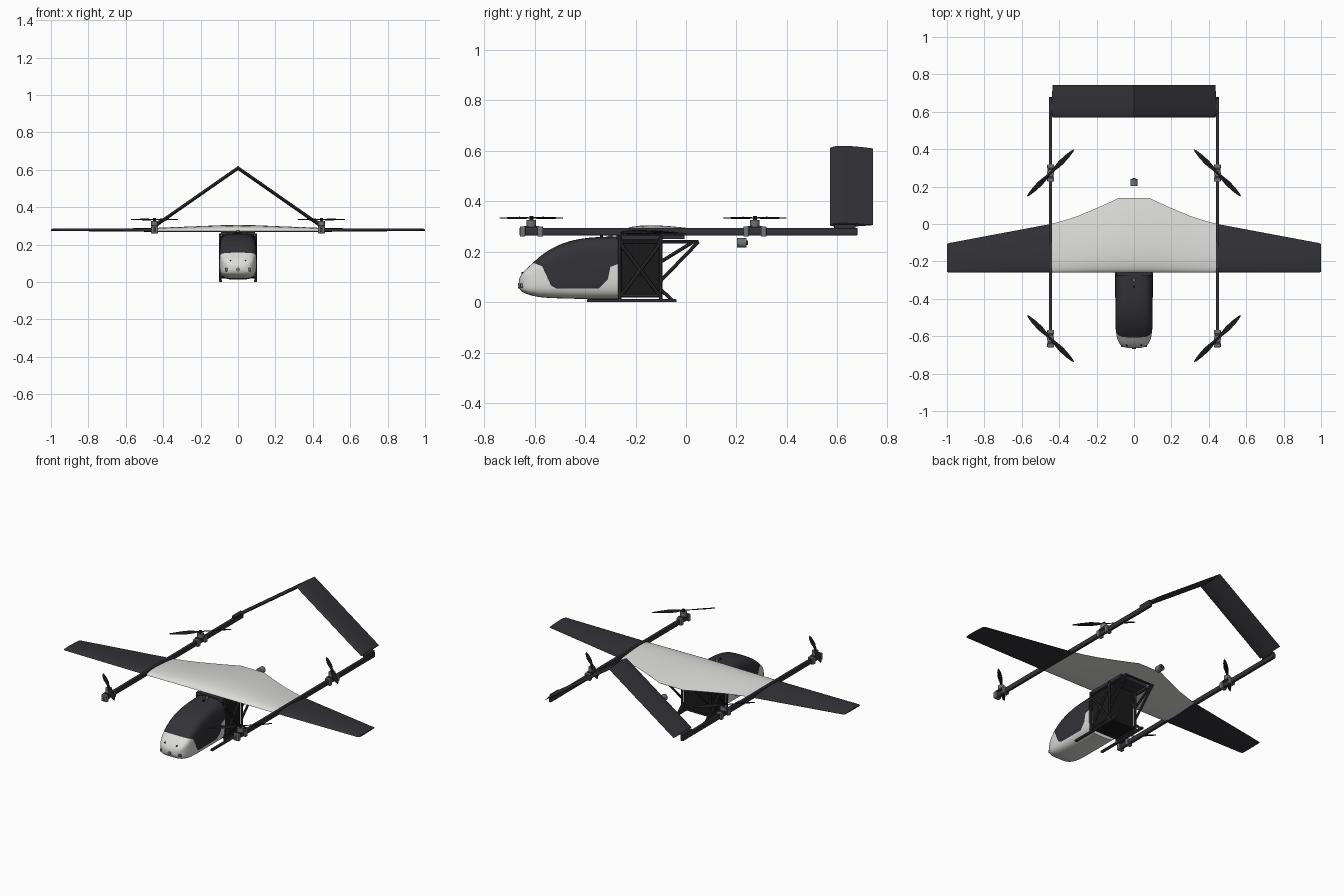
import bpy, bmesh
from math import sin, cos, pi, radians, copysign, sqrt
from mathutils import Vector, Matrix

cube = bpy.data.objects.get("Cube")
if cube:
    bpy.data.objects.remove(cube)


def material(name, r, g, b):
    m = bpy.data.materials.new(name)
    m.use_nodes = True
    m.diffuse_color = (r, g, b, 1)
    m.node_tree.nodes["Principled BSDF"].inputs["Base Color"].default_value = (r, g, b, 1)
    return m


white = material("shell white", 0.72, 0.72, 0.70)
dark = material("carbon grey", 0.033, 0.032, 0.038)
black = material("black", 0.010, 0.010, 0.011)
metal = material("metal grey", 0.16, 0.17, 0.18)


def finish(name, bm, *mats, smooth=True):
    bmesh.ops.recalc_face_normals(bm, faces=bm.faces)
    mesh = bpy.data.meshes.new(name)
    bm.to_mesh(mesh)
    bm.free()
    for m in mats:
        mesh.materials.append(m)
    if smooth:
        mesh.shade_smooth()
        mesh.set_sharp_from_angle(angle=radians(35))
    ob = bpy.data.objects.new(name, mesh)
    bpy.context.collection.objects.link(ob)
    return ob


def loft(rings):
    """Skin a list of closed rings and cap both ends."""
    bm = bmesh.new()
    loops = [[bm.verts.new(p) for p in ring] for ring in rings]
    n = len(loops[0])
    for a, b in zip(loops, loops[1:]):
        for i in range(n):
            j = (i + 1) % n
            bm.faces.new((a[i], a[j], b[j], b[i]))
    bm.faces.new(loops[0])
    bm.faces.new(loops[-1])
    return bm


def box(name, centre, size, mat, bevel=0.0):
    bm = bmesh.new()
    bmesh.ops.create_cube(bm, size=1, matrix=Matrix.Translation(centre) @ Matrix.Diagonal((*size, 1)))
    if bevel:
        bmesh.ops.bevel(bm, geom=bm.edges[:], offset=bevel, segments=2, affect='EDGES', profile=0.5)
    return finish(name, bm, mat, smooth=False)


def rod(name, a, b, radius, mat, sides=8):
    a, b = Vector(a), Vector(b)
    turn = (b - a).to_track_quat('Z', 'Y').to_matrix().to_4x4()
    bm = bmesh.new()
    bmesh.ops.create_cone(bm, cap_ends=True, segments=sides, radius1=radius, radius2=radius,
                          depth=(b - a).length, matrix=Matrix.Translation((a + b) / 2) @ turn)
    return finish(name, bm, mat)


def airfoil(x, z, lead, trail, up, low, normal=(0, 1)):
    """Wing section in the plane of y and the given (x, z) normal."""
    def half(t):
        return 2.1 * (1.48 * sqrt(t) - 0.63 * t - 1.76 * t**2 + 1.42 * t**3 - 0.49 * t**4) / 2.1
    steps = [(1 - cos(pi * i / 14)) / 2 for i in range(15)]
    pts = [(t, up * 2 * half(t)) for t in steps]
    pts += [(t, -low * 2 * half(t)) for t in steps[-1:0:-1]]
    return [(x + normal[0] * h, lead + (trail - lead) * t, z + normal[1] * h) for t, h in pts]


# Centre wing with swept trailing edge
half_span = [(0.0, 0.14, 0.032), (0.08, 0.14, 0.031), (0.13, 0.116, 0.029), (0.2, 0.085, 0.026),
             (0.3, 0.043, 0.022), (0.38, 0.017, 0.019), (0.445, 0.0, 0.016)]
span = [(-x, t, u) for x, t, u in half_span[:0:-1]] + half_span
finish("centre_wing", loft([airfoil(x, 0.273, -0.26, t, u, 0.007) for x, t, u in span]), white)

# Outer wing panels
for s, side in ((1, "left"), (-1, "right")):
    finish(side + "_outer_wing", loft([
        airfoil(s * 0.445, 0.273, -0.26, 0.0, 0.015, 0.005),
        airfoil(s * 0.99, 0.276, -0.26, -0.102, 0.009, 0.003),
        airfoil(s * 1.0, 0.276, -0.255, -0.108, 0.005, 0.002)]), dark)

# Inverted V tail, mitred at the peak
finish("v_tail", loft([
    airfoil(-0.435, 0.306, 0.57, 0.742, 0.009, 0.009, (-0.57, 0.82)),
    airfoil(0.0, 0.609, 0.57, 0.742, 0.009, 0.009, (0, 1.22)),
    airfoil(0.435, 0.306, 0.57, 0.742, 0.009, 0.009, (0.57, 0.82))]), dark)


# Rounded cabin pod: y, bottom, top, half width
stations = [(-0.663, 0.062, 0.088, 0.035), (-0.655, 0.046, 0.106, 0.06), (-0.638, 0.035, 0.127, 0.078),
            (-0.61, 0.026, 0.153, 0.09), (-0.57, 0.019, 0.188, 0.097), (-0.52, 0.016, 0.219, 0.1),
            (-0.46, 0.014, 0.242, 0.1), (-0.38, 0.013, 0.256, 0.1), (-0.27, 0.013, 0.261, 0.1)]


def refine(keys, steps):
    keys = [Vector(k) for k in keys]
    out = []
    for i in range(len(keys) - 1):
        p0, p1, p2, p3 = keys[max(i - 1, 0)], keys[i], keys[i + 1], keys[min(i + 2, len(keys) - 1)]
        for k in range(steps):
            t = k / steps
            out.append(p1 + (p2 - p0) * t / 2 + (p0 * 2 - p1 * 5 + p2 * 4 - p3) * t * t / 2
                       + (p1 * 3 - p0 - p2 * 3 + p3) * t**3 / 2)
    return out + [keys[-1]]


def pod_ring(y, low, high, wide, n=48):
    ring = []
    for i in range(n):
        c, s = cos(2 * pi * i / n), sin(2 * pi * i / n)
        ring.append((wide * copysign(abs(c)**0.5, c), y,
                     (low + high) / 2 + (high - low) / 2 * copysign(abs(s)**0.5, s)))
    return ring


pod = loft([pod_ring(*k) for k in refine(stations, 4)])

# Canopy edge: cut along it, then colour everything above
edge = [(-0.61, 0.158), (-0.57, 0.142), (-0.535, 0.066), (-0.515, 0.055), (-0.345, 0.055),
        (-0.31, 0.09), (-0.3, 0.14), (-0.268, 0.152)]
for (y0, z0), (y1, z1) in zip(edge, edge[1:]):
    bmesh.ops.bisect_plane(pod, geom=pod.verts[:] + pod.edges[:] + pod.faces[:], dist=1e-5,
                           plane_co=(0, y0, z0), plane_no=(0, z0 - z1, y1 - y0))
for f in pod.faces:
    c = f.calc_center_median()
    for (y0, z0), (y1, z1) in zip(edge, edge[1:]):
        if y0 <= c.y < y1 and c.z > z0 + (z1 - z0) * (c.y - y0) / (y1 - y0):
            f.material_index = 1
finish("cabin_pod", pod, white, dark)

# Nose sensor bar and lamps
box("nose_bar", (0, -0.648, 0.067), (0.13, 0.018, 0.012), black, 0.003)
for s, side in ((1, "left"), (-1, "right")):
    box(side + "_nose_lamp", (s * 0.062, -0.648, 0.066), (0.016, 0.02, 0.018), metal, 0.004)
    rod(side + "_nose_sensor", (s * 0.04, -0.652, 0.115), (s * 0.04, -0.635, 0.115), 0.004, black)
rod("nose_camera", (0, -0.667, 0.066), (0, -0.645, 0.066), 0.011, metal, 16)

# Cargo box and wing mount
box("cargo_box", (0, -0.18, 0.14), (0.17, 0.16, 0.235), black, 0.006)
box("wing_mount", (0, -0.14, 0.259), (0.18, 0.27, 0.018), dark)
rod("roof_antenna", (0, -0.3, 0.255), (0, -0.3, 0.277), 0.008, metal, 12)
rod("roof_antenna_tip", (0, -0.335, 0.255), (0, -0.335, 0.268), 0.006, black, 12)

# Side trusses and skids
truss = [((-0.265, 0.24), (0.05, 0.24)), ((-0.262, 0.01), (-0.262, 0.26)), ((-0.1, 0.01), (-0.1, 0.26)),
         ((-0.262, 0.02), (-0.1, 0.235)), ((-0.262, 0.235), (-0.1, 0.02)), ((0.05, 0.24), (-0.1, 0.085)),
         ((0.03, 0.24), (-0.1, 0.16)), ((-0.262, 0.025), (-0.1, 0.025)), ((-0.1, 0.05), (-0.055, 0.008))]
for s, side in ((1, "left"), (-1, "right")):
    for i, (a, b) in enumerate(truss):
        rod(f"{side}_truss_bar_{i + 1}", (s * 0.094, *a), (s * 0.094, *b), 0.007, dark)
    box(side + "_skid", (s * 0.094, -0.215, 0.006), (0.016, 0.355, 0.012), dark, 0.003)
for name, y, z in (("rear_cross_bar", 0.045, 0.24), ("lower_cross_bar", -0.1, 0.025)):
    rod(name, (-0.094, y, z), (0.094, y, z), 0.006, dark)

# Rear sensor ball
rod("rear_sensor", (0, 0.203, 0.235), (0, 0.24, 0.235), 0.019, metal, 16)
rod("rear_sensor_cap", (0, 0.238, 0.235), (0, 0.246, 0.235), 0.009, dark, 12)


# Two-bladed propeller with twisted blades
def propeller(name, centre, angle, hand):
    rings = []
    for r, chord, pitch in ((-0.176, 0.003, 6), (-0.165, 0.012, 8), (-0.13, 0.023, 11), (-0.08, 0.03, 17),
                            (-0.04, 0.022, 22), (-0.015, 0.014, 8), (0.015, 0.014, -8), (0.04, 0.022, -22),
                            (0.08, 0.03, -17), (0.13, 0.023, -11), (0.165, 0.012, -8), (0.176, 0.003, -6)):
        p = radians(pitch) * hand
        ring = []
        for i in range(10):
            u, v = chord / 2 * cos(i * pi / 5), 0.0022 * sin(i * pi / 5)
            ring.append((r, u * cos(p) - v * sin(p), u * sin(p) + v * cos(p)))
        rings.append(ring)
    ob = finish(name, loft(rings), black)
    ob.location = centre
    ob.rotation_euler.z = angle


# Booms with motors, clamps, propellers and tail brackets
for s, side in ((1, "left"), (-1, "right")):
    x = s * 0.446
    box(side + "_boom", (x, 0.01, 0.28), (0.017, 1.34, 0.03), dark, 0.004)
    box(side + "_tail_bracket", (s * 0.443, 0.63, 0.3), (0.022, 0.085, 0.018), dark, 0.003)
    for place, y, turn in (("front", -0.613, 1), ("rear", 0.273, -1)):
        tag = f"{side}_{place}_"
        for k in (-1, 1):
            box(f"{tag}clamp_{'front' if k < 0 else 'rear'}", (x, y + k * 0.035, 0.28),
                (0.036, 0.022, 0.04), metal, 0.003)
        box(tag + "motor_plate", (x, y, 0.299), (0.032, 0.06, 0.008), dark)
        rod(tag + "motor", (x, y, 0.3), (x, y, 0.326), 0.019, metal, 20)
        rod(tag + "hub", (x, y, 0.324), (x, y, 0.341), 0.008, black, 12)
        propeller(tag + "propeller", (x, y, 0.334), s * turn * pi / 4, s * turn)
